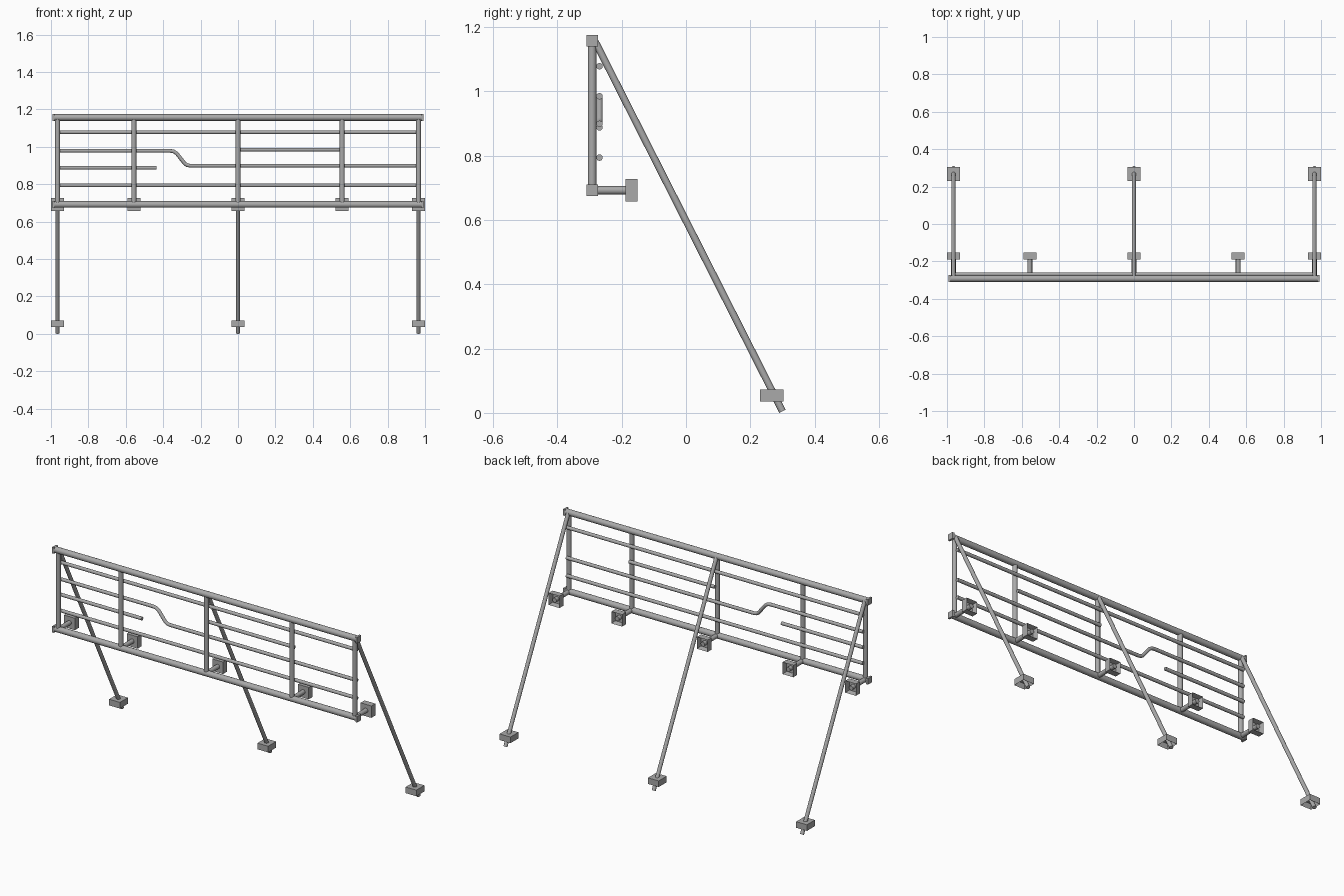
import bpy, bmesh
from mathutils import Vector

if "Cube" in bpy.data.objects:
    bpy.data.objects.remove(bpy.data.objects["Cube"])

FRAME_Y, BAR_Y = -0.292, -0.269
POSTS = (-0.965, -0.557, 0.0, 0.557, 0.965)
BRACES = (-0.965, 0.0, 0.965)

# dark grey metal for every part
metal = bpy.data.materials.new("dark_grey_metal")
metal.diffuse_color = (0.4, 0.4, 0.4, 1)
metal.use_nodes = True
metal.node_tree.nodes["Principled BSDF"].inputs["Base Color"].default_value = metal.diffuse_color


def box(name, center, size, hollow=None):
    """Box; the face whose normal matches 'hollow' is recessed."""
    bm = bmesh.new()
    bmesh.ops.create_cube(bm, size=1)
    bmesh.ops.scale(bm, vec=size, verts=bm.verts)
    if hollow:
        n = Vector(hollow)
        bm.normal_update()
        face = max(bm.faces, key=lambda f: f.normal.dot(n))
        bmesh.ops.inset_region(bm, faces=[face], thickness=0.01)
        bmesh.ops.translate(bm, vec=n * -0.028, verts=face.verts)
    mesh = bpy.data.meshes.new(name)
    bm.to_mesh(mesh)
    bm.free()
    mesh.materials.append(metal)
    ob = bpy.data.objects.new(name, mesh)
    ob.location = center
    bpy.context.collection.objects.link(ob)
    return ob


def tube(name, start, end, radius, sides=20):
    a, b = Vector(start), Vector(end)
    bpy.ops.mesh.primitive_cylinder_add(vertices=sides, radius=radius,
                                        depth=(b - a).length, location=(a + b) / 2)
    ob = bpy.context.object
    ob.name = name
    ob.rotation_euler = (b - a).to_track_quat('Z', 'Y').to_euler()
    ob.data.materials.append(metal)
    bpy.ops.object.shade_smooth_by_angle()
    return ob


# round top and bottom rails with thin square end caps
for name, z in (("top_rail", 1.157), ("bottom_rail", 0.692)):
    tube(name, (-0.985, FRAME_Y, z), (0.985, FRAME_Y, z), 0.0175)
    for side in (-1, 1):
        box(name + "_cap", (side * 0.987, FRAME_Y, z), (0.012, 0.036, 0.036))

# posts with wall brackets
for x in POSTS:
    tube("post", (x, FRAME_Y, 0.692), (x, FRAME_Y, 1.157), 0.0135)
    tube("bracket_arm", (x, -0.285, 0.692), (x, -0.155, 0.692), 0.013)
    box("bracket_plate", (x, -0.17, 0.692), (0.07, 0.037, 0.07), hollow=(0, 1, 0))

# slanted braces with feet
for x in BRACES:
    tube("brace", (x, -0.284, 1.158), (x, 0.300, 0.005), 0.011)
    box("brace_foot", (x, 0.267, 0.054), (0.07, 0.074, 0.036), hollow=(0, 0, -1))

# straight infill bars: x start, x end, height
for x0, x1, z in ((-0.965, 0.965, 1.078), (-0.965, 0.965, 0.794),
                  (-0.965, -0.435, 0.888), (0.0, 0.557, 0.985)):
    tube("infill_bar", (x0, BAR_Y, z), (x1, BAR_Y, z), 0.01)

# bar with a step bend
path = ((-0.965, 0.979), (-0.365, 0.979), (-0.345, 0.976), (-0.328, 0.965),
        (-0.285, 0.911), (-0.272, 0.902), (-0.255, 0.899), (0.965, 0.899))
curve = bpy.data.curves.new("bent_bar", 'CURVE')
curve.dimensions = '3D'
curve.bevel_depth = 0.01
curve.bevel_resolution = 4
curve.use_fill_caps = True
curve.materials.append(metal)
spline = curve.splines.new('POLY')
spline.points.add(len(path) - 1)
for p, (x, z) in zip(spline.points, path):
    p.co = (x, BAR_Y, z, 1)
spline.use_smooth = True
bent = bpy.data.objects.new("bent_bar", curve)
bpy.context.collection.objects.link(bent)
